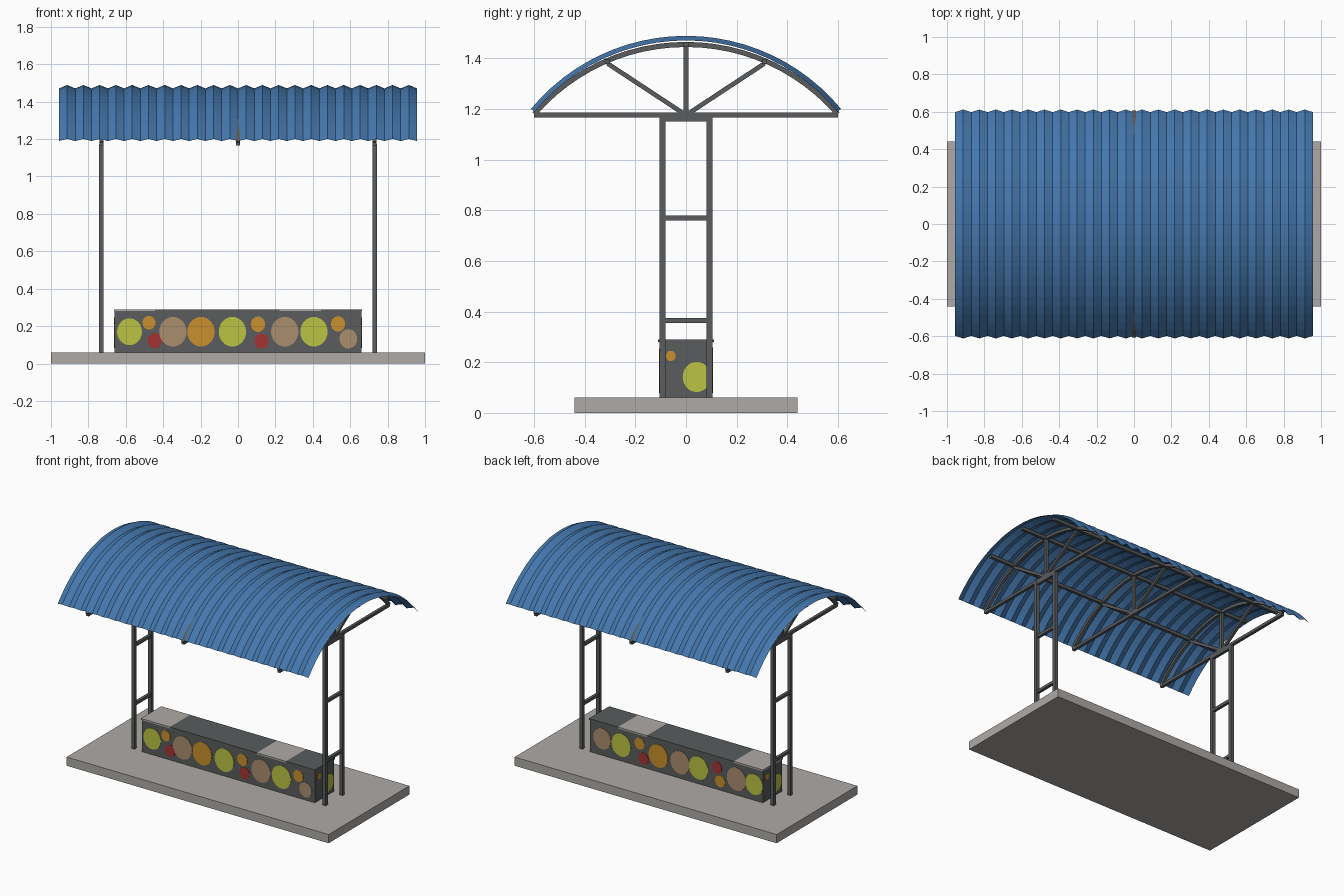
import bpy
import bmesh
from math import sin, cos, asin, pi
from mathutils import Matrix, Vector

cube = bpy.data.objects.get("Cube")
if cube:
    bpy.data.objects.remove(cube, do_unlink=True)


def material(name, *rgb):
    mat = bpy.data.materials.new(name)
    mat.use_nodes = True
    mat.diffuse_color = (*rgb, 1)
    mat.node_tree.nodes["Principled BSDF"].inputs["Base Color"].default_value = (*rgb, 1)
    return mat


concrete = material("concrete", 0.42, 0.40, 0.38)
steel = material("dark_steel", 0.10, 0.107, 0.11)
blue = material("roof_blue", 0.06, 0.19, 0.43)
lime = material("lime", 0.49, 0.55, 0.055)
orange = material("orange", 0.58, 0.28, 0.025)
red = material("red", 0.37, 0.034, 0.034)
tan = material("tan", 0.41, 0.27, 0.155)


def finish(name, bm, *mats):
    bmesh.ops.recalc_face_normals(bm, faces=bm.faces[:])
    mesh = bpy.data.meshes.new(name)
    bm.to_mesh(mesh)
    bm.free()
    for mat in mats:
        mesh.materials.append(mat)
    obj = bpy.data.objects.new(name, mesh)
    bpy.context.collection.objects.link(obj)
    return obj


def add_box(bm, centre, size):
    matrix = Matrix.Translation(centre) @ Matrix.Diagonal((*size, 1))
    return bmesh.ops.create_cube(bm, size=1, matrix=matrix)["verts"]


def add_bar(bm, start, end, width):
    """Square bar running between two points."""
    start, end = Vector(start), Vector(end)
    along = end - start
    turn = along.to_track_quat("Z", "X").to_matrix().to_4x4()
    size = Matrix.Diagonal((width, width, along.length, 1))
    bmesh.ops.create_cube(bm, size=1, matrix=Matrix.Translation((start + end) / 2) @ turn @ size)


def arc_points(half_span, radius, centre_z, steps):
    limit = asin(half_span / radius)
    angles = [limit * (2 * i / steps - 1) for i in range(steps + 1)]
    return [(radius * sin(a), centre_z + radius * cos(a)) for a in angles]


# Ground slab
bm = bmesh.new()
add_box(bm, (0, 0, 0.03), (2, 0.88, 0.06))
finish("base_slab", bm, concrete)

# Ladder-like supports at both ends
POST_X, POST_Y = 0.73, 0.092
for side, x in (("left", POST_X), ("right", -POST_X)):
    bm = bmesh.new()
    for y in (-POST_Y, POST_Y):
        add_box(bm, (x, y, 0.615), (0.024, 0.024, 1.11))
    for z in (0.365, 0.77, 1.16):
        add_box(bm, (x, 0, z), (0.02, 2 * POST_Y, 0.02))
    finish(side + "_support", bm, steel)

# Arched trusses
CHORD_Z, BEAM = 1.176, 0.02
for name, x in (("left", POST_X), ("middle", 0), ("right", -POST_X)):
    bm = bmesh.new()
    outer = arc_points(0.607, 0.802, 0.663, 24)
    inner = arc_points(0.592, 0.782, 0.663, 24)
    rows = [[bm.verts.new((x + dx, y, z)) for dx, ring in
             ((-BEAM / 2, outer), (BEAM / 2, outer), (BEAM / 2, inner), (-BEAM / 2, inner))
             for y, z in [ring[i]]] for i in range(len(outer))]
    for a, b in zip(rows, rows[1:]):
        for k in range(4):
            n = (k + 1) % 4
            bm.faces.new((a[k], a[n], b[n], b[k]))
    bm.faces.new(rows[0])
    bm.faces.new(rows[-1])
    add_bar(bm, (x, -0.6, CHORD_Z), (x, 0.6, CHORD_Z), BEAM)
    add_bar(bm, (x, 0, CHORD_Z), (x, 0, 1.455), BEAM)
    for y in (-0.31, 0.31):
        add_bar(bm, (x, 0, CHORD_Z), (x, y, 1.38), BEAM * 0.9)
    finish(name + "_truss", bm, steel)

# Lengthwise purlins carrying the roof
bm = bmesh.new()
for y, z in ((-0.31, 1.388), (0, 1.455), (0.31, 1.388)):
    add_box(bm, (0, y, z), (1.86, BEAM, BEAM))
finish("purlins", bm, steel)

# Corrugated curved roof sheet
bm = bmesh.new()
WAVES = 22
columns = []
for i in range(2 * WAVES + 1):
    x = -0.957 + 1.914 * i / (2 * WAVES)
    ripple = 0.009 if i % 2 else -0.009
    arc = arc_points(0.605 * (1 + ripple / 0.785), 0.785 + ripple, 0.695, 24)
    columns.append([bm.verts.new((x, y, z)) for y, z in arc])
for a, b in zip(columns, columns[1:]):
    for k in range(len(a) - 1):
        bm.faces.new((a[k], b[k], b[k + 1], a[k + 1]))
finish("roof_sheet", bm, blue)

# Bench body
BENCH_X, BENCH_Y = 0.66, 0.105
bm = bmesh.new()
add_box(bm, (0, 0, 0.17), (2 * BENCH_X, 2 * BENCH_Y, 0.22))
finish("bench_body", bm, steel)

# Seat top made of six panels, two of them pale
bm = bmesh.new()
panel = 2 * (BENCH_X + 0.004) / 6
for i in range(6):
    verts = add_box(bm, ((i - 2.5) * panel, 0, 0.285), (panel, 0.22, 0.01))
    for face in {f for v in verts for f in v.link_faces}:
        face.material_index = 1 if i in (0, 4) else 0
finish("bench_seat", bm, steel, concrete)

# Painted spots: position along the face, height, radius, colour
L, O, R, T = range(4)
BIG, SMALL = 0.077, 0.04
front = [(-0.58, 0.17, 0.07, L), (-0.476, 0.218, 0.036, O), (-0.445, 0.122, SMALL, R),
         (-0.348, 0.17, BIG, T), (-0.198, 0.17, BIG, O), (-0.03, 0.17, BIG, L),
         (0.107, 0.21, SMALL, O), (0.125, 0.12, SMALL, R), (0.25, 0.17, BIG, T),
         (0.406, 0.17, BIG, L), (0.535, 0.212, SMALL, O), (0.59, 0.132, 0.05, T)]
back = [(-0.565, 0.175, 0.07, T), (-0.42, 0.17, BIG, L), (-0.28, 0.218, SMALL, O),
        (-0.25, 0.12, SMALL, R), (-0.137, 0.17, BIG, O), (0.03, 0.17, BIG, T),
        (0.17, 0.17, BIG, L), (0.31, 0.21, SMALL, R), (0.335, 0.122, SMALL, O),
        (0.46, 0.17, BIG, T), (0.595, 0.17, 0.07, L)]
end = [(-0.06, 0.225, 0.02, O), (0.042, 0.142, 0.058, L)]
for name, spots, distance, turn in (("front", front, BENCH_Y, 0), ("back", back, BENCH_Y, pi),
                                    ("left", end, BENCH_X, pi / 2), ("right", end, BENCH_X, -pi / 2)):
    bm = bmesh.new()
    for u, z, radius, colour in spots:
        place = (Matrix.Rotation(turn, 4, "Z") @ Matrix.Translation((u, -distance, z))
                 @ Matrix.Rotation(pi / 2, 4, "X") @ Matrix.Diagonal((0.95, 1.03, 1, 1)))
        verts = bmesh.ops.create_cone(bm, cap_ends=True, segments=28, radius1=radius,
                                      radius2=radius, depth=0.005, matrix=place)["verts"]
        for face in {f for v in verts for f in v.link_faces}:
            face.material_index = colour
    finish(name + "_spots", bm, lime, orange, red, tan)
